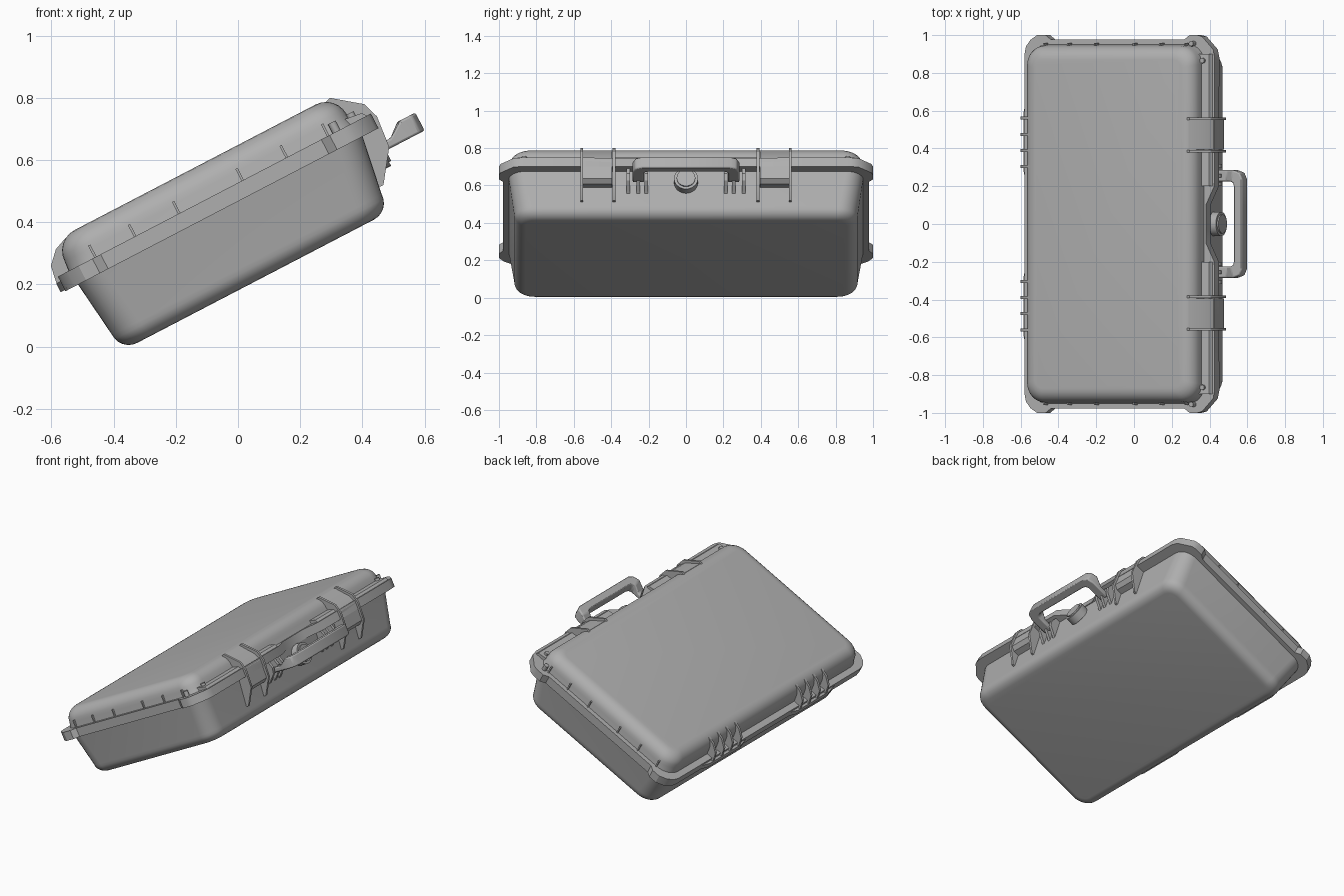
import bpy, bmesh, math
from mathutils import Matrix

if "Cube" in bpy.data.objects:
    bpy.data.objects.remove(bpy.data.objects["Cube"])

# The case is built level (u = depth, y = length, w = height), then tilted
TILT = Matrix.Rotation(math.radians(-27.5), 4, 'Y')
grey = bpy.data.materials.new("case_grey")
grey.diffuse_color = (0.43, 0.43, 0.43, 1)
grey.use_nodes = True
grey.node_tree.nodes["Principled BSDF"].inputs["Base Color"].default_value = grey.diffuse_color


def finish(name, bm, bevel=0.0):
    bmesh.ops.recalc_face_normals(bm, faces=bm.faces)
    bm.transform(TILT)
    me = bpy.data.meshes.new(name)
    bm.to_mesh(me)
    bm.free()
    me.materials.append(grey)
    ob = bpy.data.objects.new(name, me)
    bpy.context.collection.objects.link(ob)
    if bevel:
        mod = ob.modifiers.new("edge", 'BEVEL')
        mod.width, mod.segments = bevel, 2
        mod.limit_method = 'ANGLE'
    bpy.ops.object.select_all(action='DESELECT')
    ob.select_set(True)
    bpy.context.view_layer.objects.active = ob
    bpy.ops.object.shade_smooth_by_angle(angle=math.radians(32))
    return ob


def loft(name, rings):
    """Shell through rounded rectangles given as (u0, u1, half_y, radius, w)."""
    bm, loops, n = bmesh.new(), [], 8
    for u0, u1, hy, r, w in rings:
        loop = []
        for k, (cu, cy) in enumerate([(u1 - r, hy - r), (u0 + r, hy - r),
                                      (u0 + r, r - hy), (u1 - r, r - hy)]):
            for i in range(n + 1):
                a = (k + i / n) * math.pi / 2
                loop.append(bm.verts.new((cu + r * math.cos(a), cy + r * math.sin(a), w)))
        loops.append(loop)
    m = len(loops[0])
    for a, b in zip(loops, loops[1:]):
        for i in range(m):
            j = (i + 1) % m
            bm.faces.new((a[i], a[j], b[j], b[i]))
    bm.faces.new(loops[0])
    bm.faces.new(loops[-1])
    return finish(name, bm)


def prism(name, pts, lo, hi, plane, bevel=0.0):
    """Extrude a (u, w) side profile along y, or a (u, y) plan along w."""
    bm = bmesh.new()
    place = (lambda p, t: (p[0], t, p[1])) if plane == 'side' else (lambda p, t: (p[0], p[1], t))
    a = [bm.verts.new(place(p, lo)) for p in pts]
    b = [bm.verts.new(place(p, hi)) for p in pts]
    bm.faces.new(a)
    bm.faces.new(b)
    for i in range(len(pts)):
        j = (i + 1) % len(pts)
        bm.faces.new((a[i], a[j], b[j], b[i]))
    return finish(name, bm, bevel)


def disc(name, centre, r, depth, axis='w', segments=24):
    bm = bmesh.new()
    rot = Matrix.Rotation(math.pi / 2, 4, 'Y') if axis == 'u' else Matrix()
    bmesh.ops.create_cone(bm, cap_ends=True, segments=segments, radius1=r, radius2=r,
                          depth=depth, matrix=Matrix.Translation(centre) @ rot)
    return finish(name, bm)


def arc(r, steps=6):
    """(inset, drop) pairs round a quarter circle from wall to flat."""
    return [(r * (1 - math.cos(t)), r * (1 - math.sin(t)))
            for t in (i * math.pi / 2 / steps for i in range(steps + 1))]


# Lower shell, drafted walls with rounded bottom
body = [(-0.365, 0.668, 0.948, 0.09, 0.42)]
for d, h in arc(0.06):
    body.append((-0.342 + d, 0.636 - d, 0.918 - d, 0.10 - d * 0.7, 0.16 + h))
loft("lower_shell", body)

# Lid with a generous rounded shoulder
lid = [(-0.372, 0.662, 0.950, 0.09, 0.46)]
for d, h in arc(0.075):
    lid.append((-0.368 + d, 0.655 - d, 0.945 - d, 0.10 - d * 0.7, 0.575 - h))
loft("lid", lid)

# Rim flange with corner bumpers and a front notch
half = [(0.672, 0.10), (0.722, 0.20), (0.725, 0.88), (0.715, 0.925), (0.65, 0.992),
        (0.62, 1.0), (0.575, 1.0), (0.545, 0.978), (-0.255, 0.978), (-0.285, 1.0),
        (-0.335, 1.0), (-0.375, 0.975), (-0.402, 0.94), (-0.41, 0.90)]
outline = half + [(u, -y) for u, y in reversed(half)]
prism("rim", outline, 0.414, 0.467, 'plan')

# Handle: tapered arms and a thick grip
outer = [(0.68, 0.285), (0.745, 0.285), (0.80, 0.285), (0.838, 0.272), (0.853, 0.24)]
inner = [(0.68, 0.225), (0.745, 0.225), (0.785, 0.225), (0.80, 0.215), (0.805, 0.195)]
outer += [(u, -y) for u, y in reversed(outer)]
inner += [(u, -y) for u, y in reversed(inner)]
bm = bmesh.new()
sections = []
for o, i in zip(outer, inner):
    top = 0.368 if o[0] < 0.76 else 0.404
    sections.append([bm.verts.new(c) for c in ((*o, 0.339), (*o, top), (*i, top), (*i, 0.339))])
for a, b in zip(sections, sections[1:]):
    for k in range(4):
        bm.faces.new((a[k], a[(k + 1) % 4], b[(k + 1) % 4], b[k]))
bm.faces.new(sections[0])
bm.faces.new(sections[-1])
finish("handle", bm, 0.007)

# Pressure valve on the front wall
disc("valve", (0.68, 0, 0.352), 0.064, 0.05, 'u')
disc("valve_cap", (0.707, 0, 0.352), 0.05, 0.012, 'u')

latch_rib = [(0.59, 0.56), (0.631, 0.573), (0.721, 0.503), (0.738, 0.45), (0.728, 0.345),
             (0.655, 0.245), (0.63, 0.245), (0.63, 0.50)]
latch_face = [(0.59, 0.55), (0.62, 0.565), (0.70, 0.498), (0.724, 0.455), (0.716, 0.345),
              (0.69, 0.325), (0.64, 0.325), (0.63, 0.50)]
hinge_rib = [(-0.33, 0.566), (-0.375, 0.548), (-0.414, 0.508), (-0.424, 0.45),
             (-0.40, 0.42), (-0.35, 0.42)]
lug = [(0.63, 0.42), (0.70, 0.415), (0.715, 0.375), (0.705, 0.34), (0.645, 0.29)]

for s, side in ((1, "right"), (-1, "left")):
    # Latches with guard ribs
    prism(f"latch_{side}", latch_face, s * 0.395, s * 0.555, 'side')
    for y in (0.385, 0.558):
        prism(f"latch_rib_{side}", latch_rib, s * (y - 0.007), s * (y + 0.007), 'side')
    # Handle lugs
    for y in (0.212, 0.255, 0.308):
        prism(f"handle_lug_{side}", lug, s * (y - 0.009), s * (y + 0.009), 'side')
    # Hinge ribs, with the plate and pin below them
    for y in (0.305, 0.39, 0.475, 0.56):
        prism(f"hinge_rib_{side}", hinge_rib, s * (y - 0.008), s * (y + 0.008), 'side')
    prism(f"hinge_plate_{side}", [(-0.36, s * 0.20), (-0.41, s * 0.22), (-0.425, s * 0.28),
                                  (-0.425, s * 0.59), (-0.41, s * 0.66), (-0.36, s * 0.68)],
          0.418, 0.45, 'plan')
    # Small stiffeners along the lid ends
    for u in (-0.274, -0.13, 0.03, 0.26, 0.42, 0.57):
        prism(f"lid_stiffener_{side}", [(u - 0.004, s * 0.93), (u + 0.004, s * 0.93),
                                        (u + 0.004, s * 0.957), (u - 0.004, s * 0.957)],
              0.46, 0.51, 'plan')
    # Padlock bosses at the front corners
    for u, y in ((0.60, 0.955), (0.665, 0.865)):
        disc(f"corner_boss_{side}", (u, s * y, 0.475), 0.014, 0.05, segments=12)
    # Raised lid lip along the front edge
    for y0, y1 in ((0.20, 0.38), (0.565, 0.90)):
        prism(f"lid_lip_{side}", [(0.64, 0.46), (0.715, 0.46), (0.70, 0.482), (0.64, 0.49)],
              s * y0, s * y1, 'side')
